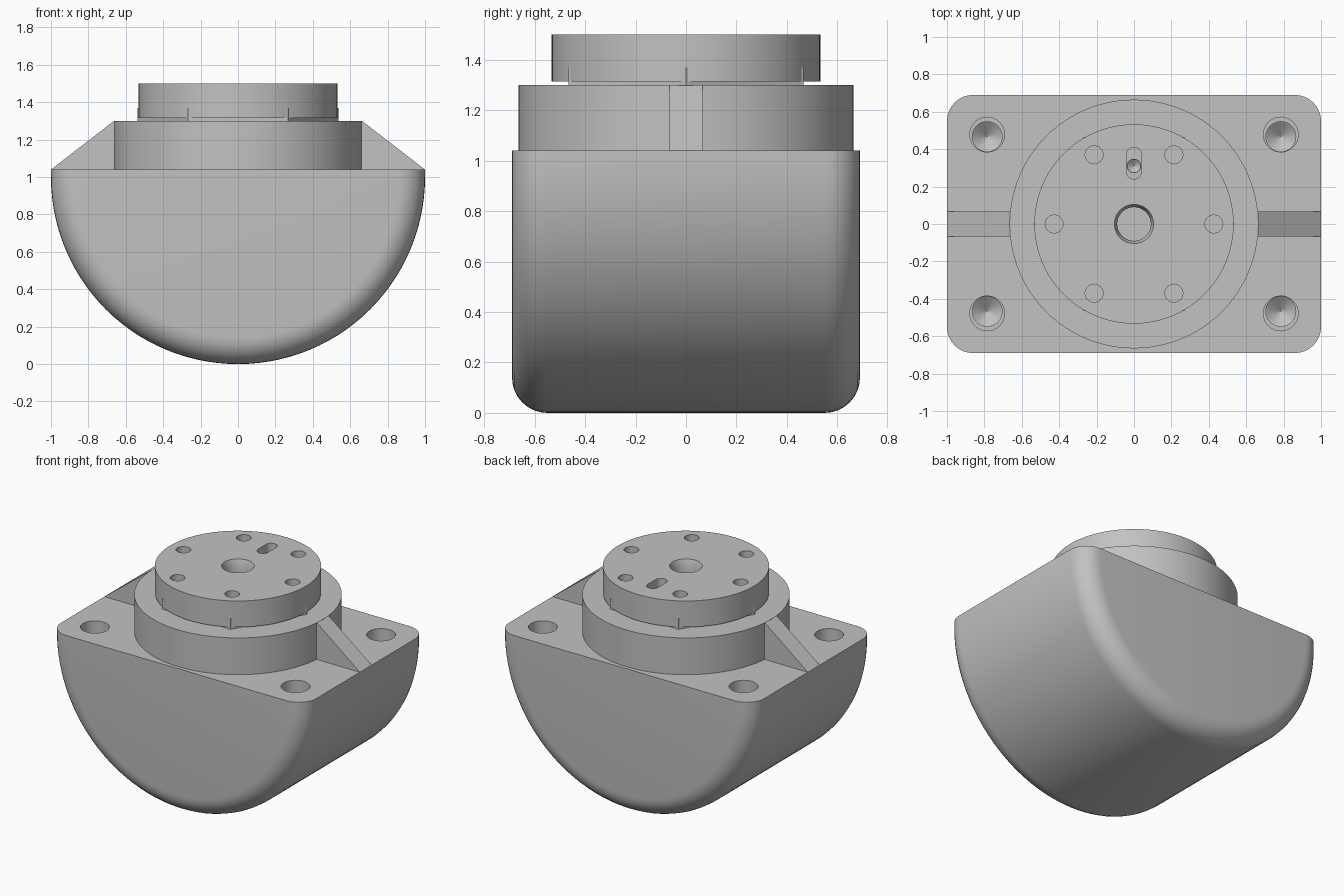
import bpy, bmesh, math
from mathutils import Vector

cube = bpy.data.objects.get("Cube")
if cube:
    bpy.data.objects.remove(cube, do_unlink=True)

GREY = (0.54, 0.54, 0.54, 1)
mat = bpy.data.materials.new("machined grey")
mat.use_nodes = True
mat.diffuse_color = GREY
bsdf = mat.node_tree.nodes["Principled BSDF"]
bsdf.inputs["Base Color"].default_value = GREY
bsdf.inputs["Roughness"].default_value = 0.6


def loft(name, rings):
    """Skin a stack of equal closed rings and cap both ends."""
    bm = bmesh.new()
    loops = [[bm.verts.new(p) for p in ring] for ring in rings]
    n = len(loops[0])
    for a, b in zip(loops, loops[1:]):
        for i in range(n):
            j = (i + 1) % n
            bm.faces.new((a[i], a[j], b[j], b[i]))
    bm.faces.new(loops[0])
    bm.faces.new(loops[-1])
    bmesh.ops.recalc_face_normals(bm, faces=bm.faces)
    mesh = bpy.data.meshes.new(name)
    bm.to_mesh(mesh)
    bm.free()
    mesh.materials.append(mat)
    obj = bpy.data.objects.new(name, mesh)
    bpy.context.collection.objects.link(obj)
    return obj


def turned(name, profile, x=0, y=0, sides=32):
    """Round part from (radius, height) steps."""
    angles = [math.tau * i / sides for i in range(sides)]
    return loft(name, [[(x + r * math.cos(a), y + r * math.sin(a), z) for a in angles]
                       for r, z in profile])


def select(obj):
    bpy.ops.object.select_all(action='DESELECT')
    obj.select_set(True)
    bpy.context.view_layer.objects.active = obj


def cut(obj, cutters):
    for c in cutters:
        mod = obj.modifiers.new("cut", 'BOOLEAN')
        mod.operation, mod.solver, mod.object = 'DIFFERENCE', 'EXACT', c
        select(obj)
        bpy.ops.object.modifier_apply(modifier=mod.name)
        bpy.data.objects.remove(c, do_unlink=True)


# Half-round body with rounded front and back edges
TOP, HALF_Y, FILLET, SEG = 1.04, 0.69, 0.14, 56


def body_ring(y, inset):
    r = 1 - inset
    pts = [(r, y, TOP)]
    for i in range(SEG + 1):
        a = math.pi * i / SEG
        pts.append((r * math.cos(a), y, 1 - r * math.sin(a)))
    return pts + [(-r, y, TOP)]


half = []
for i in range(9):
    a = math.pi / 2 * i / 8
    half.append((HALF_Y - FILLET + FILLET * math.cos(a), FILLET * (1 - math.sin(a))))
rings = [body_ring(-y, d) for y, d in half] + [body_ring(y, d) for y, d in reversed(half)]
body = loft("body", rings)

# Drilled mounting holes at the four corners
drills = []
for sx in (-1, 1):
    for sy in (-1, 1):
        drills.append(turned("counterbore", [(0.093, TOP - 0.1), (0.093, TOP + 0.1)],
                             sx * 0.785, sy * 0.478))
        drills.append(turned("drill", [(0.001, TOP - 0.36), (0.08, TOP - 0.3), (0.08, TOP - 0.05)],
                             sx * 0.785, sy * 0.467))
cut(body, drills)

# Collar, hexagonal spacer and flange disc
collar = turned("collar", [(0.665, TOP - 0.02), (0.665, 1.30)], sides=96)
spacer = turned("hex_spacer", [(0.537, 1.29), (0.537, 1.37)], sides=6)
disc = turned("flange_disc", [(0.533, 1.315), (0.533, 1.50)], sides=96)

# Centre bore with a chamfer, and a ring of six bolt holes
bores = [turned("bore", [(0.09, 1.385), (0.09, 1.46), (0.105, 1.50), (0.105, 1.55)], sides=48)]
for i in range(6):
    a = math.tau * i / 6
    bores.append(turned("bolt_hole", [(0.048, 1.40), (0.048, 1.55)],
                        0.427 * math.cos(a), 0.427 * math.sin(a), 24))

# Round-ended slot with a small drilled hole in its floor
slot = []
for z in (1.44, 1.55):
    ring = []
    for end, start in ((0.37, 0), (0.28, math.pi)):
        for i in range(13):
            a = start + math.pi * i / 12
            ring.append((0.04 * math.cos(a), end + 0.04 * math.sin(a), z))
    slot.append(ring)
bores.append(loft("slot", slot))
bores.append(turned("slot_drill", [(0.001, 1.385), (0.036, 1.41), (0.036, 1.46)], 0, 0.31, 24))
cut(disc, bores)

# Sloping ribs on both sides of the collar
ribs = []
for side, s in (("left", 1), ("right", -1)):
    outline = [(0.62, TOP - 0.01), (1.0, TOP - 0.01), (1.0, TOP), (0.663, 1.30), (0.62, 1.30)]
    ribs.append(loft(side + "_rib", [[(s * x, y, z) for x, z in outline] for y in (-0.066, 0.066)]))

for obj in [body, collar, spacer, disc] + ribs:
    select(obj)
    bpy.ops.object.shade_smooth_by_angle(angle=math.radians(25))
